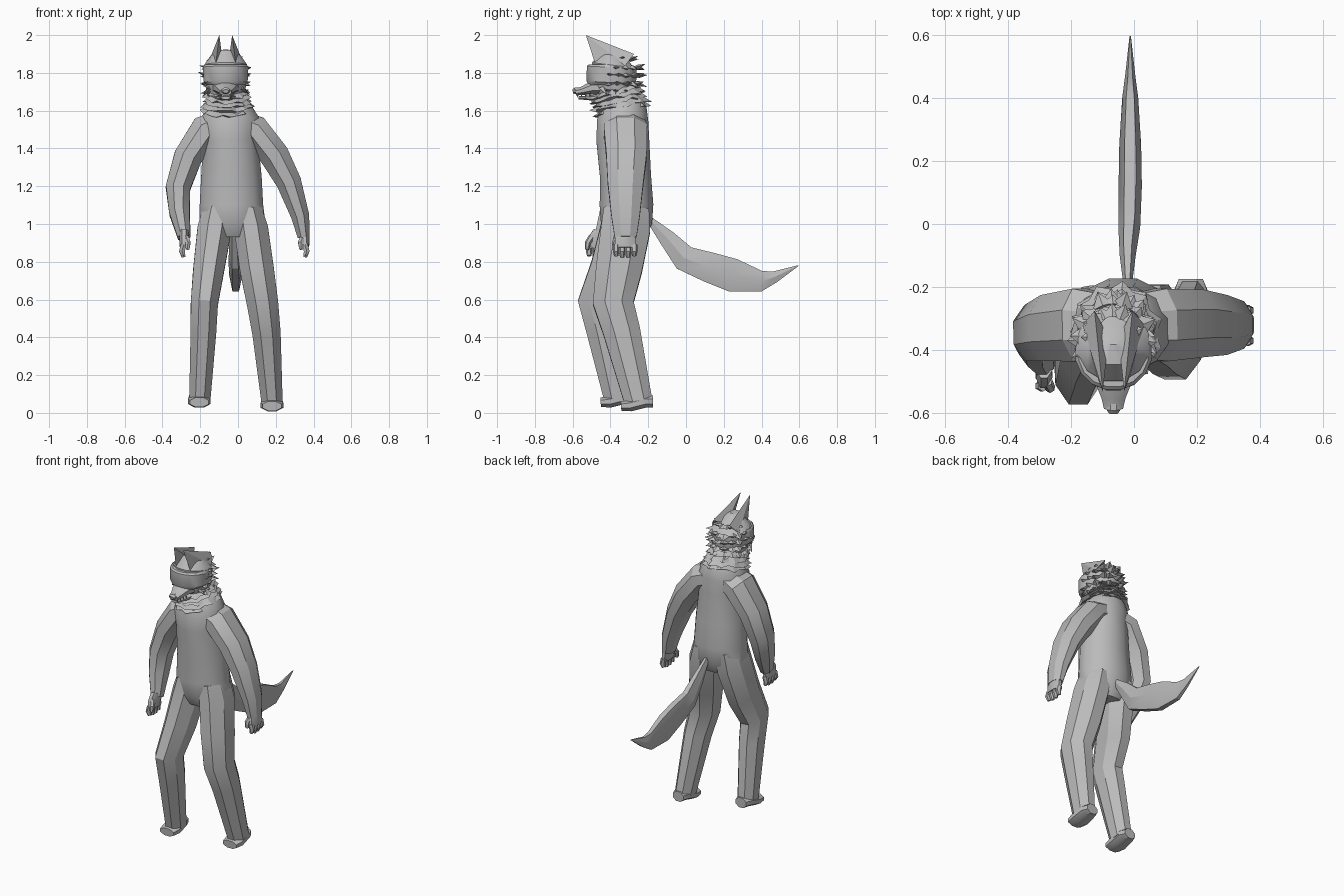
import bpy, bmesh, math, random
from mathutils import Vector

random.seed(4)
if "Cube" in bpy.data.objects:
    bpy.data.objects.remove(bpy.data.objects["Cube"])

grey = bpy.data.materials.new("plain grey")
grey.use_nodes = True
tone = (0.5, 0.5, 0.5, 1)
grey.diffuse_color = tone
grey.node_tree.nodes["Principled BSDF"].inputs["Base Color"].default_value = tone
X, Y, Z = Vector((1, 0, 0)), Vector((0, 1, 0)), Vector((0, 0, 1))
MID = -0.065  # centre line of the head


def finish(name, bm, angle=35):
    bmesh.ops.recalc_face_normals(bm, faces=bm.faces)
    mesh = bpy.data.meshes.new(name)
    bm.to_mesh(mesh)
    bm.free()
    obj = bpy.data.objects.new(name, mesh)
    bpy.context.collection.objects.link(obj)
    mesh.materials.append(grey)
    if angle:
        bpy.ops.object.select_all(action="DESELECT")
        obj.select_set(True)
        bpy.context.view_layer.objects.active = obj
        bpy.ops.object.shade_smooth_by_angle(angle=math.radians(angle))
    return obj


def add_tube(bm, stations, side=Y, n=8):
    """Loft flat-sided rings along (x, y, z, radius, radius along side)."""
    pts = [Vector(s[:3]) for s in stations]
    rings = []
    for i, s in enumerate(stations):
        t = (pts[min(i + 1, len(pts) - 1)] - pts[max(i - 1, 0)]).normalized()
        a = (side - t * side.dot(t)).normalized()
        b = t.cross(a)
        ring = []
        for k in range(n):
            ang = math.tau * (k + 0.5) / n
            r = 1 / math.cos(math.pi / n)
            ring.append(bm.verts.new(pts[i] + b * s[3] * r * math.cos(ang)
                                     + a * s[4] * r * math.sin(ang)))
        rings.append(ring)
    for lo, hi in zip(rings, rings[1:]):
        for k in range(n):
            j = (k + 1) % n
            bm.faces.new((lo[k], lo[j], hi[j], hi[k]))
    bm.faces.new(rings[0])
    bm.faces.new(rings[-1])


def tube(name, stations, side=Y, n=8, angle=35):
    bm = bmesh.new()
    add_tube(bm, stations, side, n)
    return finish(name, bm, angle)


def add_spike(bm, base, tip, width, flat=0.4):
    """Four-sided tuft from base to tip."""
    base, tip = Vector(base), Vector(tip)
    d = (tip - base).normalized()
    u = d.cross(Z if abs(d.z) < 0.9 else X).normalized() * width
    v = d.cross(u) * flat
    ring = [bm.verts.new(base + o) for o in (u, v, -u, -v)]
    top = bm.verts.new(tip)
    for k in range(4):
        bm.faces.new((ring[k], ring[(k + 1) % 4], top))
    bm.faces.new(ring)


# Torso
tube("torso", [(-.03, -.315, .93, .11, .10), (-.03, -.315, 1.0, .175, .135),
               (-.035, -.315, 1.1, .168, .142), (-.035, -.32, 1.25, .16, .135),
               (-.04, -.335, 1.45, .145, .14), (-.045, -.335, 1.55, .16, .135),
               (-.05, -.33, 1.62, .12, .12), (-.055, -.34, 1.68, .08, .09)], n=12)

# Legs and feet
legs = {
    "right_leg": [(-.11, -.315, 1.08, .075, .12), (-.125, -.325, .97, .09, .128),
                  (-.155, -.385, .76, .082, .122), (-.178, -.465, .58, .072, .108),
                  (-.183, -.43, .43, .068, .095), (-.202, -.36, .07, .056, .072)],
    "left_leg": [(.05, -.315, 1.08, .075, .12), (.07, -.32, .97, .09, .13),
                 (.1, -.355, .76, .09, .122), (.13, -.385, .58, .083, .108),
                 (.15, -.34, .43, .075, .098), (.18, -.252, .06, .056, .074)],
}
for name, stations in legs.items():
    tube(name, stations, angle=30)
for name, x, y, z in (("right_foot", -.205, -.372, .05), ("left_foot", .18, -.264, .03)):
    tube(name, [(x, y + .09, z + .03, .032, .038), (x, y + .05, z + .03, .032, .054),
                (x, y - .03, z + .01, .032, .06), (x, y - .08, z + .006, .025, .05)], X)

# Arms
arms = {
    "right_arm": [(-.08, -.325, 1.535, .075, .1), (-.17, -.32, 1.5, .082, .115),
                  (-.265, -.33, 1.355, .075, .105), (-.318, -.345, 1.19, .065, .09),
                  (-.31, -.385, 1.06, .054, .072), (-.285, -.44, .93, .034, .045)],
    "left_arm": [(-.01, -.325, 1.535, .075, .1), (.085, -.32, 1.5, .08, .115),
                 (.195, -.315, 1.36, .078, .107), (.27, -.32, 1.22, .066, .095),
                 (.33, -.32, 1.04, .048, .075), (.348, -.32, .93, .032, .058)],
}
for name, stations in arms.items():
    tube(name, stations, angle=30)

# Hands with four fingers and a thumb
for name, s, x, y in (("right_hand", -1, -.285, -.465), ("left_hand", 1, .352, -.322)):
    bm = bmesh.new()
    add_tube(bm, [(x, y + .015, .96, .025, .04), (x, y, .92, .026, .055),
                  (x + s * .005, y, .875, .02, .055)])
    for k in range(4):
        fy = y + (k - 1.5) * .032
        tip = .82 + .008 * abs(k - 1.5)
        add_tube(bm, [(x + s * .003, fy, .89, .015, .015), (x + s * .012, fy, .855, .015, .015),
                      (x + s * .003, fy, tip, .01, .01)], n=6)
    add_tube(bm, [(x - s * .01, y - .035, .93, .015, .015), (x - s * .02, y - .055, .9, .014, .014),
                  (x - s * .018, y - .06, .865, .009, .009)], n=6)
    finish(name, bm)

# Tail
tube("tail", [(-.02, -.19, 1.02, .018, .012), (-.02, -.1, .925, .045, .022),
              (-.015, -.01, .82, .068, .03), (-.012, .12, .772, .08, .032),
              (-.012, .25, .728, .088, .03), (-.012, .4, .697, .055, .022),
              (-.012, .47, .72, .03, .014), (-.012, .595, .78, .002, .002)], X, n=6, angle=25)

# Ragged neck ruff of overlapping jagged collars
bm = bmesh.new()
for level in range(5):
    n = 22
    z0 = 1.60 + level * .024
    reach = (.135, .14, .128, .125, .115)[level]
    rings = [[], [], []]
    for k in range(n):
        a = math.tau * k / n
        tooth = 1.06 if k % 2 else .94
        jag = tooth + random.uniform(-.04, .04)
        tilt = .03 * math.sin(a)
        for ring, r, dz in zip(rings, (.7, jag, .6), (-.006, random.uniform(-.01, .008), .04)):
            ring.append(bm.verts.new((MID + .008 + reach * r * math.cos(a),
                                      -.34 - level * .008 + reach * 1.1 * r * math.sin(a),
                                      z0 + dz + tilt)))
    for lo, hi in zip(rings, rings[1:]):
        for k in range(n):
            j = (k + 1) % n
            bm.faces.new((lo[k], lo[j], hi[j], hi[k]))
finish("neck_ruff", bm, 0)

# Head and wrap-around visor
tube("head", [(MID, -.35, 1.62, .08, .09), (MID, -.37, 1.7, .1, .1),
              (MID, -.38, 1.76, .113, .118), (MID, -.38, 1.84, .113, .118),
              (MID, -.365, 1.88, .08, .09), (MID, -.35, 1.9, .03, .04)], n=12)
tube("visor", [(MID, -.415, 1.735, .1, .1), (MID, -.415, 1.75, .116, .112),
               (MID, -.41, 1.83, .12, .115), (MID, -.41, 1.845, .11, .105)], n=16)

# Muzzle, nose, jaw and teeth
tube("muzzle", [(MID, -.43, 1.725, .045, .075), (MID, -.5, 1.72, .035, .058),
                (MID, -.55, 1.705, .022, .038), (MID, -.585, 1.698, .018, .03)], X)
tube("nose", [(MID, -.57, 1.706, .016, .022), (MID, -.588, 1.705, .017, .022),
              (MID, -.6, 1.702, .01, .014)], X)
tube("jaw", [(MID, -.43, 1.675, .02, .06), (MID, -.5, 1.668, .014, .045),
             (MID, -.57, 1.668, .008, .024)], X)
bm = bmesh.new()
for s in (-1, 1):
    for k in range(4):
        x, y = MID + s * (.024 + .006 * k), -.575 + .022 * k
        add_spike(bm, (x, y, 1.69), (x, y, 1.668), .006, 1)
finish("teeth", bm, 0)

# Ears swept forward to long points
for name, s in (("right_ear", -1), ("left_ear", 1)):
    bm = bmesh.new()
    tip, front, outer, back, inner = [bm.verts.new((MID + s * x, y, z)) for x, y, z in (
        (.034, -.53, 2.0), (.055, -.475, 1.83), (.098, -.32, 1.84),
        (.06, -.275, 1.9), (.015, -.36, 1.86))]
    for pair in ((front, outer), (outer, back), (back, inner), (inner, front)):
        bm.faces.new((*pair, tip))
    bm.faces.new((front, inner, back, outer))
    finish(name, bm, 0)

# Shaggy fur on the back of the head and the cheeks
bm = bmesh.new()
for row in range(5):
    z = 1.7 + row * .043
    r = (.09, .098, .1, .095, .06)[row]
    for k in range(11):
        a = math.radians(-25 + 23 * k + random.uniform(-6, 6))
        d = Vector((math.cos(a), math.sin(a), random.uniform(-.5, .4)))
        base = Vector((MID + r * d.x, -.36 + r * 1.1 * d.y, z))
        add_spike(bm, base, base + d * random.uniform(.03, .05), .035)
for s in (-1, 1):
    for k in range(4):
        base = Vector((MID + s * .085, -.44 + .025 * k, 1.72 - .01 * (k % 2)))
        add_spike(bm, base, base + Vector((s * .04, .02, -.035)), .025)
finish("head_fur", bm, 0)
